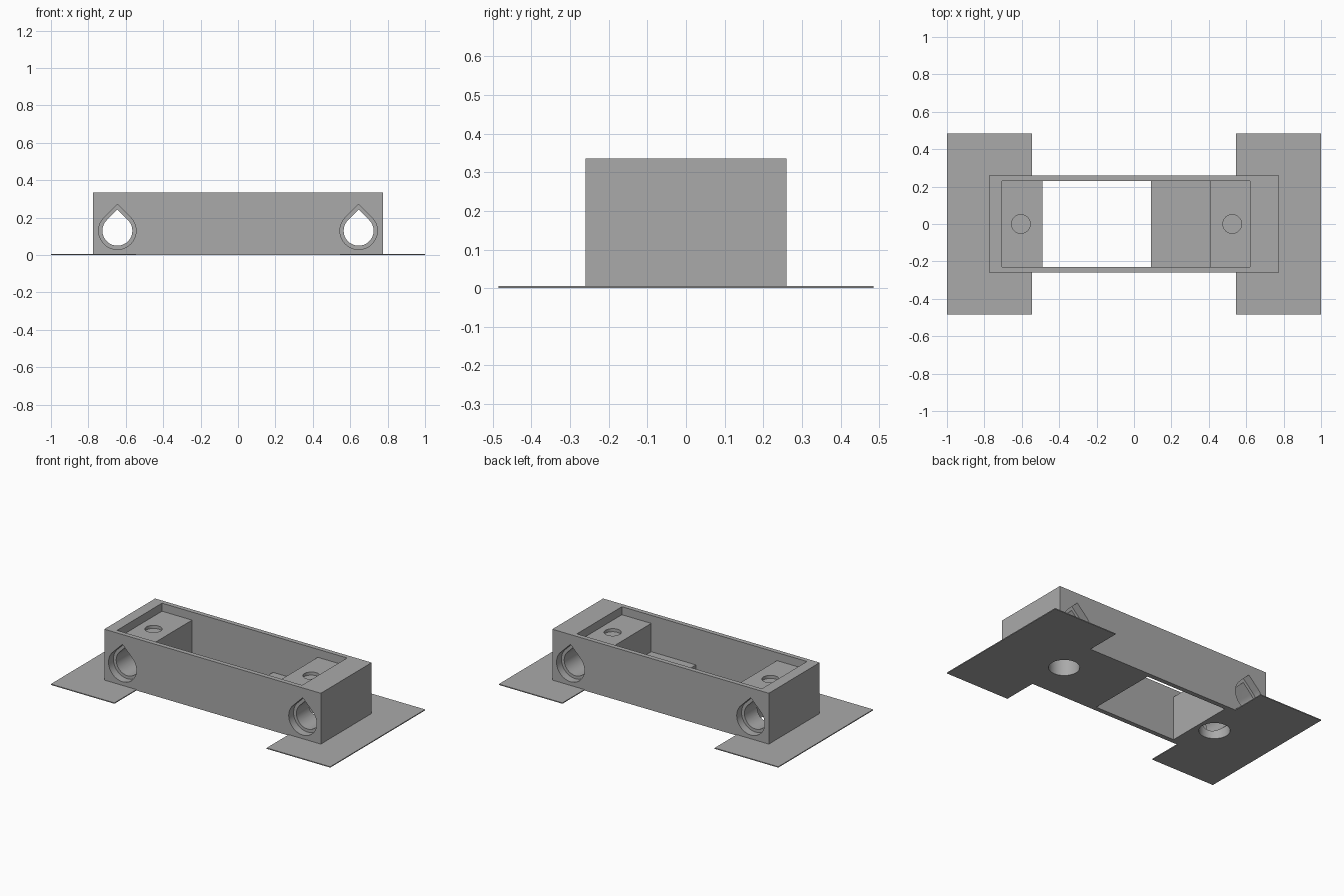
import bpy, bmesh, math
from mathutils import Matrix, Vector

cube = bpy.data.objects.get("Cube")
if cube:
    bpy.data.objects.remove(cube, do_unlink=True)

grey = bpy.data.materials.new("plain_grey")
grey.use_nodes = True
grey.diffuse_color = (0.4, 0.4, 0.4, 1)
grey.node_tree.nodes["Principled BSDF"].inputs["Base Color"].default_value = (0.4, 0.4, 0.4, 1)


def prism(name, points, axis, low, high):
    """Extrude an outline along y (points are x, z) or z (points are x, y)."""
    bm = bmesh.new()
    place = (lambda a, b: (a, low, b)) if axis == "y" else (lambda a, b: (a, b, low))
    face = bm.faces.new([bm.verts.new(place(a, b)) for a, b in points])
    ext = bmesh.ops.extrude_face_region(bm, geom=[face])
    moved = [v for v in ext["geom"] if isinstance(v, bmesh.types.BMVert)]
    shift = (0, high - low, 0) if axis == "y" else (0, 0, high - low)
    bmesh.ops.translate(bm, vec=shift, verts=moved)
    bmesh.ops.recalc_face_normals(bm, faces=bm.faces)
    mesh = bpy.data.meshes.new(name)
    bm.to_mesh(mesh)
    bm.free()
    mesh.materials.append(grey)
    obj = bpy.data.objects.new(name, mesh)
    bpy.context.collection.objects.link(obj)
    return obj


def rectangle(x0, x1, y0, y1):
    return [(x0, y0), (x1, y0), (x1, y1), (x0, y1)]


def circle(x, y, r, n=48):
    return [(x + r * math.cos(math.tau * i / n), y + r * math.sin(math.tau * i / n))
            for i in range(n)]


def teardrop(x, z, r, n=36):
    """Round below, with two 45 degree flanks meeting in a point above."""
    arc = [math.radians(135 + 270 * i / n) for i in range(n + 1)]
    return [(x + r * math.cos(a), z + r * math.sin(a)) for a in arc] + [(x, z + r * math.sqrt(2))]


def cut(obj, cutter):
    cutter.hide_render = True
    mod = obj.modifiers.new("cut", "BOOLEAN")
    mod.operation = "DIFFERENCE"
    mod.solver = "EXACT"
    mod.object = cutter
    bpy.context.view_layer.objects.active = obj
    bpy.ops.object.modifier_apply(modifier=mod.name)
    bpy.data.objects.remove(cutter, do_unlink=True)


LENGTH, WIDTH, HEIGHT = 0.775, 0.26, 0.335
BLOCK, STEP, BRIM = 0.283, 0.10, 0.006

# Outer case
case = prism("case", rectangle(-LENGTH, LENGTH, -WIDTH, WIDTH), "z", 0, HEIGHT)

# Stepped cavity: mounting blocks at both ends, low shelf, open bottom
cavity = [(-0.705, 0.5), (-0.705, BLOCK), (-0.49, BLOCK), (-0.49, -0.1), (0.09, -0.1),
          (0.09, STEP), (0.41, STEP), (0.41, BLOCK), (0.62, BLOCK), (0.62, 0.5)]
cut(case, prism("cavity", cavity, "y", -0.23, 0.23))

# Cross channels with a wider mouth on the front and back
for x in (-0.645, 0.645):
    cut(case, prism("channel", teardrop(x, 0.13, 0.08), "y", -0.5, 0.5))
    for low, high in ((-0.5, 0.05 - WIDTH), (WIDTH - 0.05, 0.5)):
        cut(case, prism("mouth", teardrop(x, 0.13, 0.1), "y", low, high))

# Thin brim plates, notched around the case ends
brims = []
for name, s in (("left_brim", 1), ("right_brim", -1)):
    outline = [(0.545, -0.485), (1, -0.485), (1, 0.485), (0.545, 0.485),
               (0.545, WIDTH), (LENGTH, WIDTH), (LENGTH, -WIDTH), (0.545, -WIDTH)]
    brims.append(prism(name, [(s * x, y) for x, y in outline], "z", 0, BRIM))

# Screw recesses on the blocks and wide bores from below
for x in (-0.605, 0.525):
    cut(case, prism("recess", circle(x, 0, 0.05), "z", BLOCK - 0.02, 0.5))
    cut(case, prism("bore", circle(x, 0, 0.09), "z", -0.1, 0.255))

# Smooth the round walls, keep the edges crisp
bpy.ops.object.select_all(action="DESELECT")
case.select_set(True)
bpy.context.view_layer.objects.active = case
bpy.ops.object.shade_smooth_by_angle(angle=math.radians(25))
